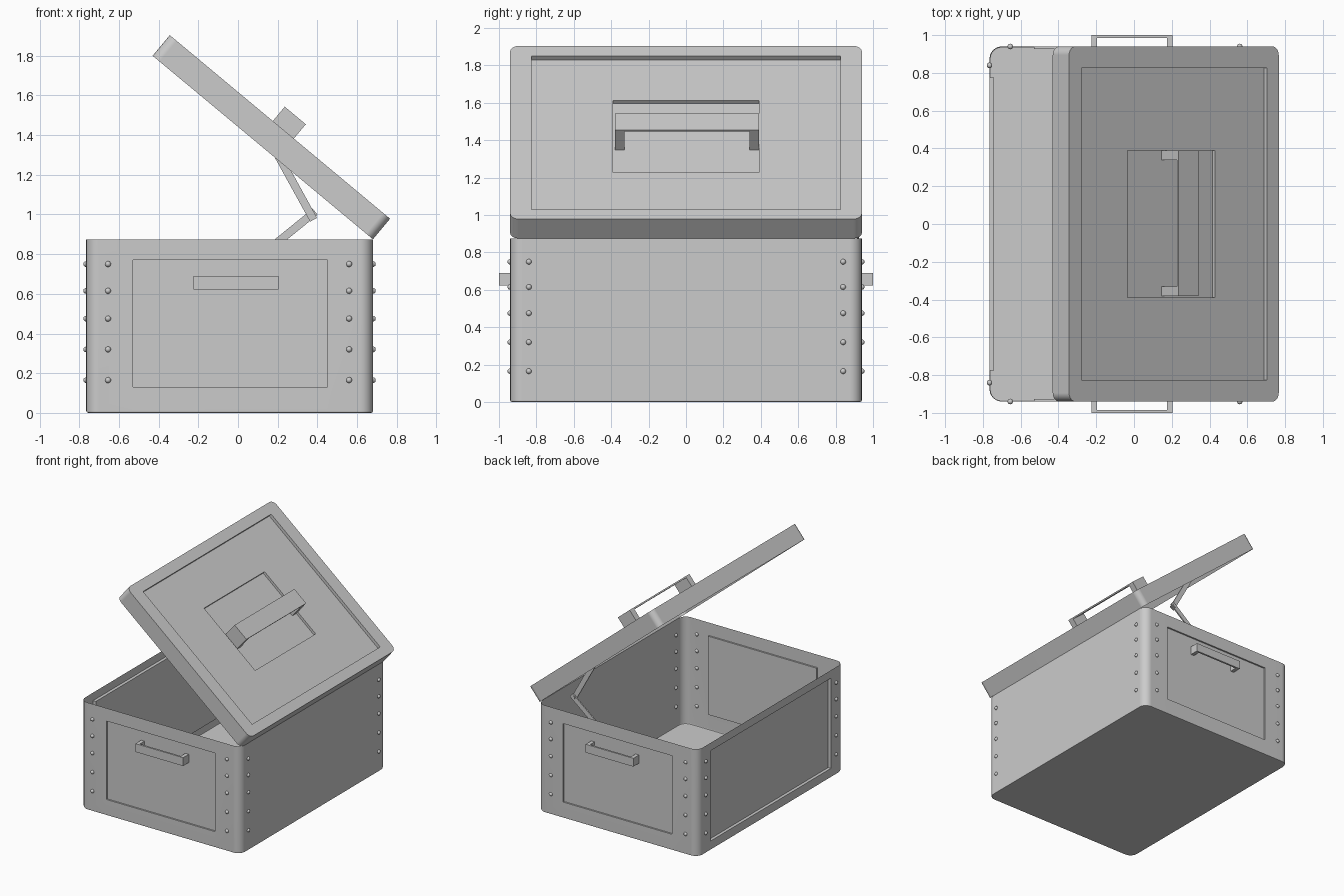
import bpy, bmesh, math
from mathutils import Vector, Matrix

cube = bpy.data.objects.get("Cube")
if cube:
    bpy.data.objects.remove(cube, do_unlink=True)

grey = bpy.data.materials.new("plain_grey")
grey.use_nodes = True
grey.diffuse_color = (0.6, 0.6, 0.6, 1)
grey.node_tree.nodes["Principled BSDF"].inputs["Base Color"].default_value = (0.6, 0.6, 0.6, 1)

HINGE = Vector((0.68, 0, 0.875))
LID = Matrix.Translation(HINGE) @ Matrix.Rotation(math.radians(39.8), 4, 'Y')


def finish(bm, name, matrix=None, smooth=True):
    mesh = bpy.data.meshes.new(name)
    bm.to_mesh(mesh)
    bm.free()
    mesh.materials.append(grey)
    obj = bpy.data.objects.new(name, mesh)
    bpy.context.collection.objects.link(obj)
    if matrix:
        obj.matrix_world = matrix
    if smooth:
        bpy.ops.object.select_all(action='DESELECT')
        obj.select_set(True)
        bpy.context.view_layer.objects.active = obj
        bpy.ops.object.shade_smooth_by_angle(angle=math.radians(35))
    return obj


def add_box(bm, lo, hi):
    lo, hi = Vector(lo), Vector(hi)
    size = Matrix.Diagonal((*(hi - lo), 1))
    bmesh.ops.create_cube(bm, size=1, matrix=Matrix.Translation((lo + hi) / 2) @ size)


def rounded_shell(lo, hi, radius, open_side, closed_bevel=0):
    """Thin sheet-metal tray with rounded corners, open at top (1) or bottom (-1)."""
    bm = bmesh.new()
    add_box(bm, lo, hi)
    upright = [e for e in bm.edges
               if abs(e.verts[0].co.z - e.verts[1].co.z) > 0.01]
    bmesh.ops.bevel(bm, geom=upright, offset=radius, segments=6, profile=0.5,
                    affect='EDGES')
    bm.normal_update()
    if closed_bevel:
        closed = [f for f in bm.faces if f.normal.z * open_side < -0.9]
        bmesh.ops.bevel(bm, geom=list(closed[0].edges), offset=closed_bevel,
                        segments=2, profile=0.5, affect='EDGES')
        bm.normal_update()
    mouth = [f for f in bm.faces if f.normal.z * open_side > 0.99]
    bmesh.ops.delete(bm, geom=mouth, context='FACES')
    return bm


def press_panel(bm, normal, lo, hi, depth):
    """Press the rectangle lo..hi, lying in a flat wall, inward by depth."""
    normal, lo, hi = Vector(normal), Vector(lo), Vector(hi)
    mid = (lo + hi) / 2

    def face_at_mid():
        bm.normal_update()
        return next(f for f in bm.faces if f.normal.dot(normal) > 0.99
                    and abs((f.calc_center_median() - mid).dot(normal)) < 0.005
                    and bmesh.geometry.intersect_face_point(f, mid))

    for axis in range(3):
        if abs(normal[axis]) > 0.5:
            continue
        direction = Vector((0, 0, 0))
        direction[axis] = 1
        for corner in (lo, hi):
            f = face_at_mid()
            bmesh.ops.bisect_plane(bm, geom=[f, *f.edges, *f.verts], dist=1e-5,
                                   plane_co=corner, plane_no=direction)
    pressed = bmesh.ops.extrude_discrete_faces(bm, faces=[face_at_mid()])["faces"]
    bmesh.ops.translate(bm, verts=pressed[0].verts, vec=-normal * depth)


def weighted(obj):
    obj.modifiers.new("even_shading", 'WEIGHTED_NORMAL').keep_sharp = True


# Box body with pressed panels on three walls
X0, X1, Y, H = -0.765, 0.68, 0.94, 0.875
bm = rounded_shell((X0, -Y, 0), (X1, Y, H), 0.065, 1, 0.01)
for s in (-1, 1):
    press_panel(bm, (0, s, 0), (-0.53, s * Y, 0.13), (0.45, s * Y, 0.77), 0.013)
press_panel(bm, (-1, 0, 0), (X0, -0.775, 0.075), (X0, 0.775, 0.81), 0.025)
weighted(finish(bm, "box_body"))

# Lid tray with a two-step pressed top
L, T = 1.445, 0.135
bm = rounded_shell((-L, -Y, 0), (0, Y, T), 0.045, -1)
press_panel(bm, (0, 0, 1), (-1.36, -0.825, T), (-0.08, 0.825, T), 0.025)
press_panel(bm, (0, 0, 1), (-1.02, -0.39, T - 0.025), (-0.42, 0.39, T - 0.025), 0.02)
weighted(finish(bm, "lid", LID))


def handle(name, length, width, rise, leg, bar, matrix):
    """Squared grip: length along x, width along y, rising along z."""
    bm = bmesh.new()
    half, w = length / 2, width / 2
    add_box(bm, (-half, -w, rise - bar), (half, w, rise))
    for s in (-1, 1):
        a, b = sorted((s * half, s * (half - leg)))
        add_box(bm, (a, -w, 0), (b, w, rise - bar))
    finish(bm, name, matrix, smooth=False)


# Lid grip and the two side grips
handle("lid_handle", 0.77, 0.138, 0.139, 0.05, 0.012,
       LID @ Matrix.Translation((-0.70, 0.005, 0.09)) @ Matrix.Rotation(math.pi / 2, 4, 'Z'))
for s, side in ((-1, "front"), (1, "back")):
    handle(side + "_handle", 0.43, 0.068, 0.073, 0.03, 0.015,
           Matrix.Translation((-0.01, s * 0.927, 0.656))
           @ Matrix.Rotation(-s * math.pi / 2, 4, 'X'))

# Rivet columns beside every corner
bm = bmesh.new()
for z in (0.165, 0.32, 0.475, 0.615, 0.75):
    for s in (-1, 1):
        for spot in ((-0.655, s * Y), (0.56, s * Y), (X0, s * 0.84), (X1, s * 0.84)):
            bmesh.ops.create_icosphere(bm, subdivisions=2, radius=0.015,
                                       matrix=Matrix.Translation((*spot, z)))
finish(bm, "rivets")


def strut(name, joint, end, y):
    """Flat arm in the xz plane, running a little past the joint."""
    a, b = Vector((joint[0], y, joint[1])), Vector((end[0], y, end[1]))
    run = b - a
    bm = bmesh.new()
    add_box(bm, (-0.027, -0.005, -0.02), (run.length, 0.005, 0.02))
    finish(bm, name, Matrix.Translation(a)
           @ Matrix.Rotation(math.atan2(-run.z, run.x), 4, 'Y'), smooth=False)


# Folding lid stay on the back wall
JOINT = (0.368, 0.997)
strut("upper_stay", JOINT, (0.19, 1.32), 0.908)
strut("lower_stay", JOINT, (0.10, 0.78), 0.919)
bm = bmesh.new()
bmesh.ops.create_cone(bm, cap_ends=True, segments=20, radius1=0.015, radius2=0.015, depth=0.034,
                      matrix=Matrix.Translation((JOINT[0], 0.913, JOINT[1]))
                      @ Matrix.Rotation(math.pi / 2, 4, 'X'))
finish(bm, "stay_pin")
